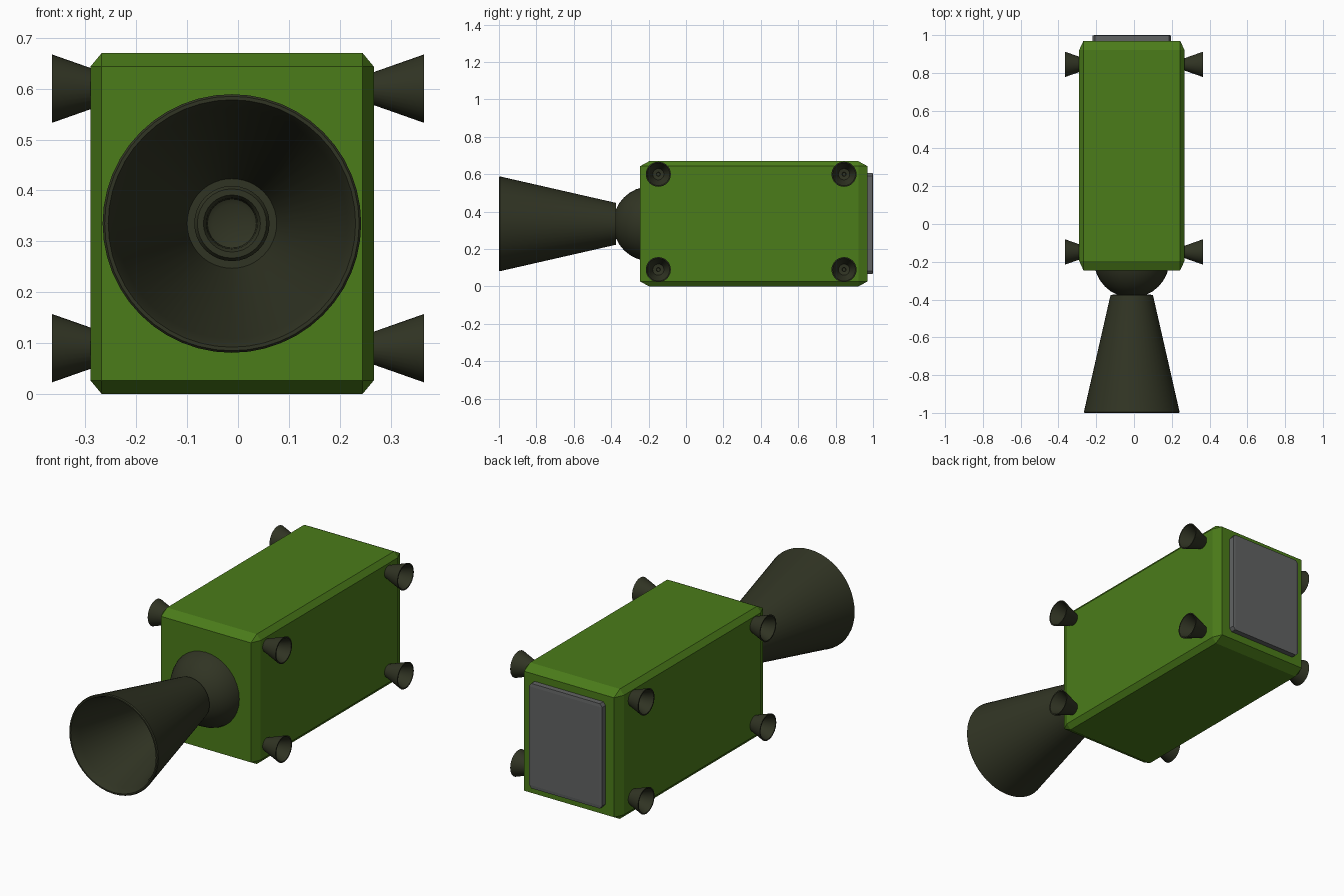
import bpy, bmesh, math
from mathutils import Matrix, Vector

if "Cube" in bpy.data.objects:
    bpy.data.objects.remove(bpy.data.objects["Cube"])

CX = -0.012  # body axis, slightly off centre


def material(name, rgb):
    m = bpy.data.materials.new(name)
    m.diffuse_color = (*rgb, 1)
    m.use_nodes = True
    m.node_tree.nodes["Principled BSDF"].inputs["Base Color"].default_value = m.diffuse_color
    return m


green = material("green_paint", (0.07, 0.2, 0.01))
dark = material("dark_metal", (0.03, 0.034, 0.017))
grey = material("grey_panel", (0.12, 0.125, 0.125))


def finish(name, bm, mat, smooth):
    bmesh.ops.recalc_face_normals(bm, faces=bm.faces)
    me = bpy.data.meshes.new(name)
    bm.to_mesh(me)
    bm.free()
    me.materials.append(mat)
    ob = bpy.data.objects.new(name, me)
    bpy.context.collection.objects.link(ob)
    if smooth:
        bpy.ops.object.select_all(action='DESELECT')
        ob.select_set(True)
        bpy.context.view_layer.objects.active = ob
        bpy.ops.object.shade_smooth_by_angle(angle=math.radians(30))
    return ob


def chamfered_box(name, lo, hi, mat, bevel):
    """Unit cube chamfered first, then stretched to the given bounds."""
    lo, hi = Vector(lo), Vector(hi)
    bm = bmesh.new()
    bmesh.ops.create_cube(bm, size=1)
    bmesh.ops.bevel(bm, geom=bm.edges[:], offset=bevel, segments=1, affect='EDGES')
    bm.transform(Matrix.Translation((lo + hi) / 2) @ Matrix.Diagonal((*(hi - lo), 1)))
    return finish(name, bm, mat, False)


def lathe(name, profile, matrix, mat, steps):
    """Spin (radius, height) points about local z, then place with matrix."""
    bm = bmesh.new()
    vs = [bm.verts.new((r, 0, h)) for r, h in profile]
    es = [bm.edges.new(p) for p in zip(vs, vs[1:])]
    bmesh.ops.spin(bm, geom=vs + es, cent=(0, 0, 0), axis=(0, 0, 1),
                   angle=math.tau, steps=steps, use_merge=True)
    bmesh.ops.remove_doubles(bm, verts=bm.verts, dist=1e-5)
    bm.transform(matrix)
    return finish(name, bm, mat, True)


# Main hull and rear docking panel
chamfered_box("hull", (-0.29, -0.245, 0), (0.267, 0.97, 0.67), green, 0.04)
chamfered_box("rear_panel", (-0.22, 0.94, 0.066), (0.197, 1.0, 0.607), grey, 0.03)

# Engine: ball joint, bell and inner injector, all along -y
forward = Matrix.Translation((CX, 0, 0.335)) @ Matrix.Rotation(math.pi / 2, 4, 'X')
ball = [(0.2 * math.sin(a), 0.19 - 0.2 * math.cos(a))
        for a in [math.pi * i / 16 for i in range(17)]]
lathe("engine_ball_joint", ball, forward, dark, 32)
lathe("engine_bell", [(0, 0.37), (0.112, 0.375), (0.251, 0.985), (0.254, 0.995),
                      (0.25, 1.0), (0.243, 1.0), (0.238, 0.99), (0.226, 0.955),
                      (0.088, 0.42), (0, 0.42)], forward, dark, 48)
lathe("engine_injector", [(0.074, 0.40), (0.074, 0.465), (0.068, 0.475),
                          (0.056, 0.475), (0.05, 0.465), (0.048, 0.435),
                          (0.038, 0.43), (0, 0.43)], forward, dark, 32)

# Eight hollow side thrusters
cone = [(0, 0.24), (0.023, 0.24), (0.067, 0.365), (0.061, 0.365),
        (0.03, 0.29), (0.011, 0.287), (0.009, 0.275), (0, 0.275)]
for side, sx in (("right", 1), ("left", -1)):
    for end, y in (("front", -0.148), ("rear", 0.845)):
        for level, z in (("lower", 0.09), ("upper", 0.6)):
            place = Matrix.Translation((0, y, z)) @ Matrix.Rotation(sx * math.pi / 2, 4, 'Y')
            lathe(f"thruster_{side}_{end}_{level}", cone, place, dark, 32)
